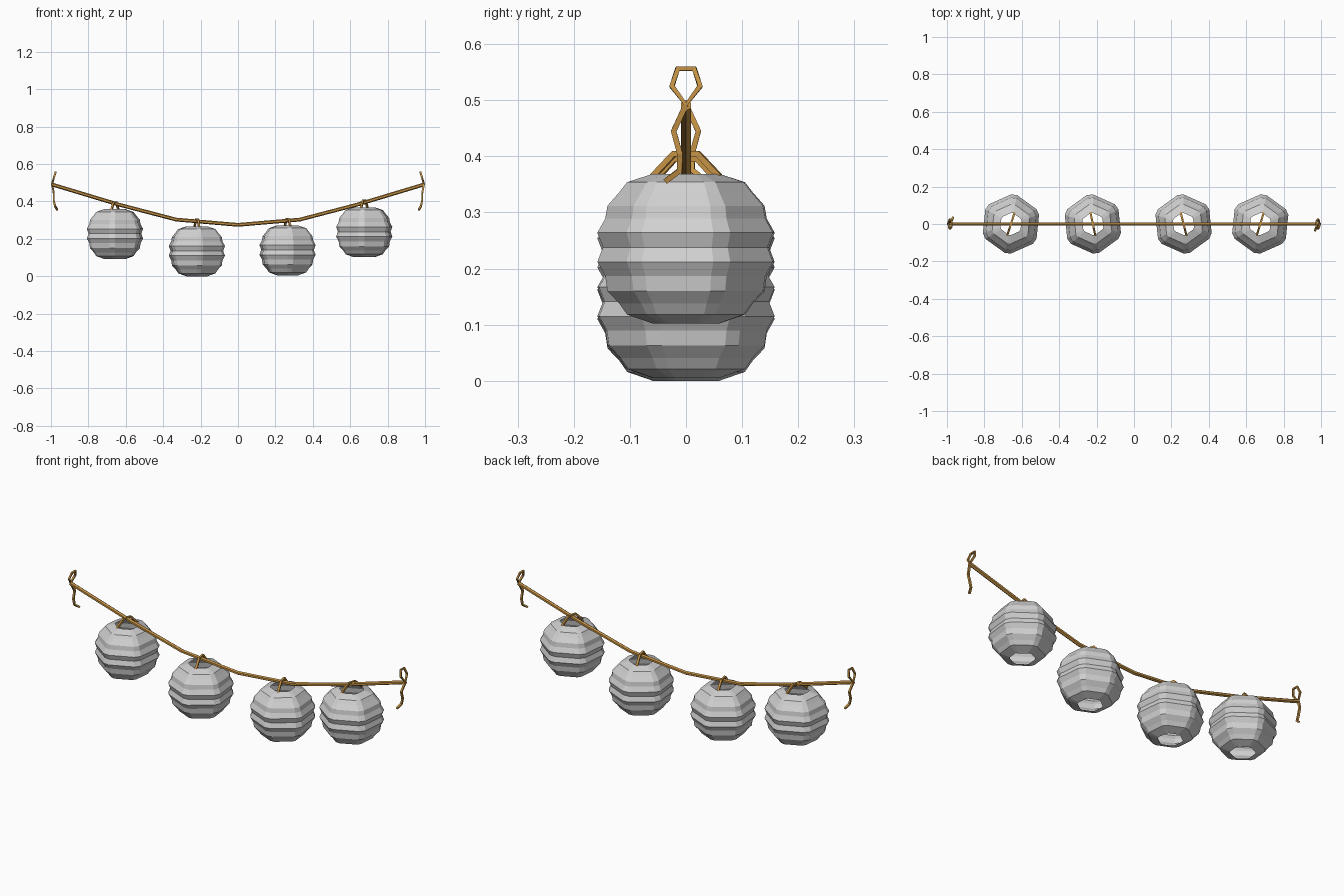
import bpy, bmesh
from math import cos, sin, radians, tau
from mathutils import Vector

cube = bpy.data.objects.get("Cube")
if cube:
    bpy.data.objects.remove(cube)


def material(name, rgb):
    mat = bpy.data.materials.new(name)
    mat.use_nodes = True
    mat.diffuse_color = (*rgb, 1)
    mat.node_tree.nodes["Principled BSDF"].inputs["Base Color"].default_value = (*rgb, 1)
    return mat


paper = material("paper grey", (0.63, 0.63, 0.63))
twine = material("golden twine", (0.56, 0.29, 0.06))


def finish(name, bm, mat, location=(0, 0, 0)):
    mesh = bpy.data.meshes.new(name)
    bm.to_mesh(mesh)
    bm.free()
    mesh.materials.append(mat)
    obj = bpy.data.objects.new(name, mesh)
    obj.location = location
    bpy.context.collection.objects.link(obj)


def bridge(bm, low, high):
    n = len(low)
    for i in range(n):
        j = (i + 1) % n
        bm.faces.new((low[i], low[j], high[j], high[i]))


def strand(name, points, radius, sides, flat_axis, closed=False):
    """Faceted cord along a path, with flat faces turned towards flat_axis."""
    bm = bmesh.new()
    pts = [Vector(p) for p in points]
    axis = Vector(flat_axis)
    rings = []
    for i, p in enumerate(pts):
        if closed:
            before, after = pts[i - 1], pts[(i + 1) % len(pts)]
        else:
            before, after = pts[max(i - 1, 0)], pts[min(i + 1, len(pts) - 1)]
        along = (after - before).normalized()
        side = axis.cross(along).normalized()
        up = along.cross(side)
        ring = []
        for k in range(sides):
            a = tau * (k + 0.5) / sides + tau / 4
            ring.append(bm.verts.new(p + radius * (side * sin(a) + up * cos(a))))
        rings.append(ring)
    for low, high in zip(rings, rings[1:]):
        bridge(bm, low, high)
    if closed:
        bridge(bm, rings[-1], rings[0])
    else:
        bm.faces.new(rings[0])
        bm.faces.new(rings[-1])
    bmesh.ops.recalc_face_normals(bm, faces=bm.faces)
    finish(name, bm, twine)


# Pleated profile from the bottom rim up: radius, height
PROFILE = [(0.059, 0), (0.105, 0.016), (0.119, 0.036), (0.14, 0.058),
           (0.144, 0.085), (0.158, 0.11), (0.148, 0.136), (0.158, 0.162),
           (0.144, 0.187), (0.14, 0.21), (0.119, 0.234), (0.105, 0.252),
           (0.059, 0.267)]


def lantern(name, x, base, turn):
    """Open paper lantern on a hexagon with narrowly clipped corners."""
    bm = bmesh.new()
    rings = []
    for r, z in PROFILE:
        angles = [radians(turn + k * 60 + cut) for k in range(6) for cut in (-6, 6)]
        rings.append([bm.verts.new((r * cos(a), r * sin(a), z)) for a in angles])
    for low, high in zip(rings, rings[1:]):
        bridge(bm, low, high)
    finish(name, bm, paper, (x, 0, base))


def hanger(name, x, base, turn):
    """Cord handle from rim to rim, passing over the rope."""
    c, s = cos(radians(turn)), sin(radians(turn))
    path = [(-0.062, 0.262), (-0.022, 0.303), (0.022, 0.303), (0.062, 0.262)]
    strand(name, [(x + d * c, d * s, base + z) for d, z in path], 0.0075, 4, (s, -c, 0))


# Lanterns and their handles
for i, (x, base, turn, tie) in enumerate([(-0.658, 0.092, 84, 72), (-0.22, 0, 96, 102),
                                          (0.265, 0.005, 96, 104), (0.675, 0.102, 84, 73)], 1):
    lantern(f"lantern_{i}", x, base, turn)
    hanger(f"lantern_handle_{i}", x, base, tie)

# Sagging main rope
half = [(0.33, 0.303), (0.64, 0.384), (0.995, 0.491)]
rope = [(-x, 0, z) for x, z in reversed(half)] + [(0, 0, 0.275)]
rope += [(x, 0, z) for x, z in half]
strand("main_rope", rope, 0.01, 6, (0, 0, 1))

# Knotted loop and loose tail at each end, turned half round from each other
LOOP = [(0.994, 0, 0.492), (0.985, -0.025, 0.525), (0.975, -0.015, 0.556),
        (0.975, 0.015, 0.556), (0.985, 0.025, 0.525)]
TAIL = [(0.994, 0, 0.492), (0.985, -0.022, 0.445), (0.985, -0.011, 0.405),
        (0.978, -0.011, 0.375), (0.967, -0.036, 0.356)]
for side, s in (("left", 1), ("right", -1)):
    strand(f"{side}_end_loop", [(s * x, s * y, z) for x, y, z in LOOP],
           0.0065, 4, (1, 0, 0), True)
    strand(f"{side}_loose_tail", [(s * x, s * y, z) for x, y, z in TAIL],
           0.007, 4, (1, 0, 0))
